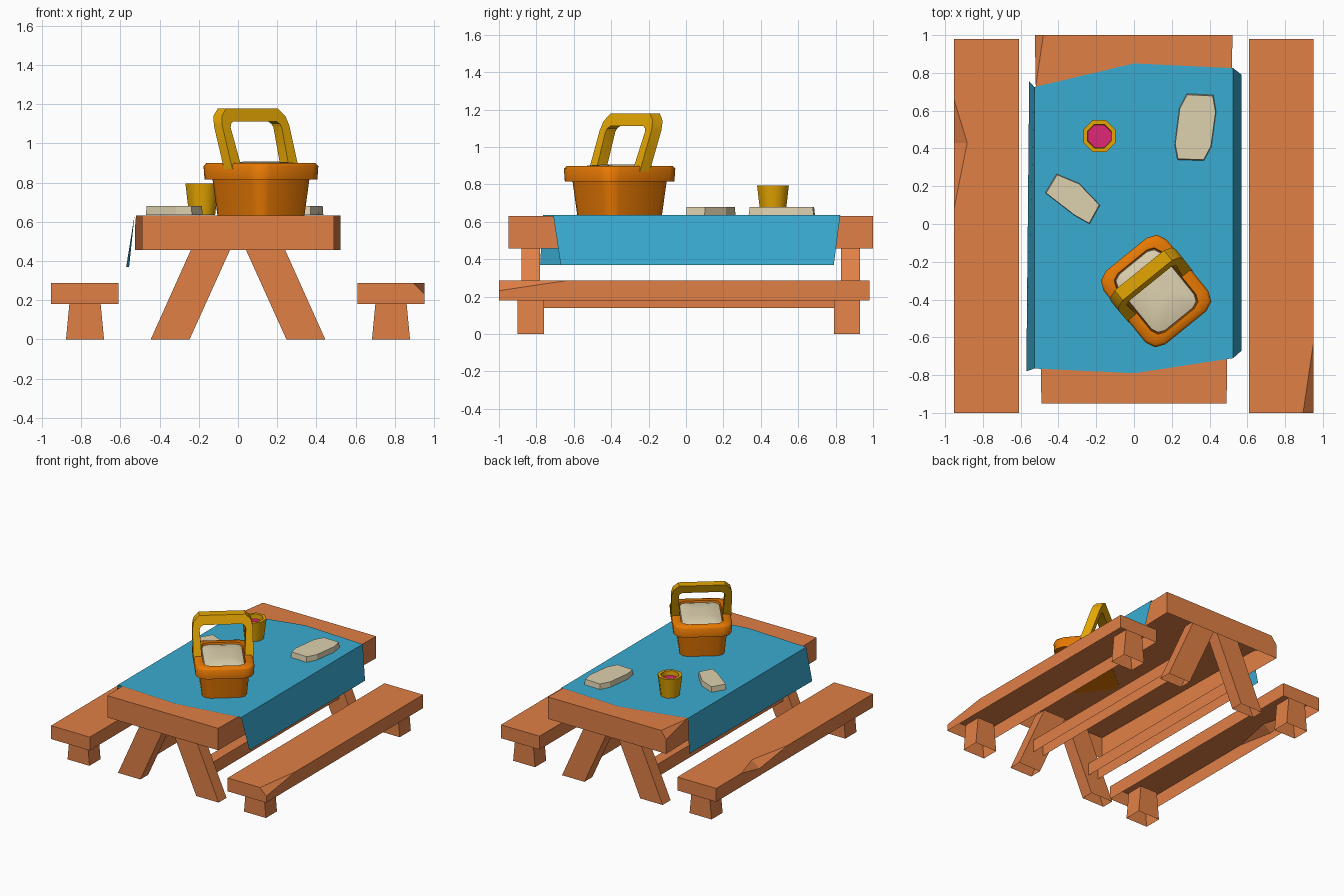
import bpy, bmesh, math
from mathutils import Vector, Matrix

if "Cube" in bpy.data.objects:
    bpy.data.objects.remove(bpy.data.objects["Cube"])


def material(name, r, g, b):
    m = bpy.data.materials.new(name)
    m.diffuse_color = (r, g, b, 1)
    m.use_nodes = True
    m.node_tree.nodes["Principled BSDF"].inputs["Base Color"].default_value = m.diffuse_color
    return m


WOOD = material("wood", 0.75, 0.215, 0.062)
BLUE = material("cloth blue", 0.042, 0.41, 0.64)
ORANGE = material("basket orange", 0.80, 0.19, 0.001)
GOLD = material("gold", 0.78, 0.38, 0.001)
BEIGE = material("beige", 0.73, 0.64, 0.43)
PINK = material("berry pink", 0.75, 0.02, 0.18)


def loft(name, rings, mat, caps=True, closed=True, matrix=None, open_bottom=False, smooth=None):
    """Join equal-length rings of points with quads; optionally cap the ends."""
    bm = bmesh.new()
    vs = [[bm.verts.new(p) for p in ring] for ring in rings]
    n = len(rings[0])
    for a, b in zip(vs, vs[1:]):
        for i in range(n if closed else n - 1):
            j = (i + 1) % n
            bm.faces.new((a[i], a[j], b[j], b[i]))
    if caps:
        bm.faces.new(vs[0])
        bm.faces.new(vs[-1])
    bmesh.ops.remove_doubles(bm, verts=bm.verts, dist=1e-5)
    bmesh.ops.recalc_face_normals(bm, faces=bm.faces)
    if open_bottom:
        down = [f for f in bm.faces if f.normal.z < -0.9]
        bmesh.ops.delete(bm, geom=down, context='FACES')
    if matrix:
        bm.transform(matrix)
    me = bpy.data.meshes.new(name)
    bm.to_mesh(me)
    bm.free()
    me.materials.append(mat)
    ob = bpy.data.objects.new(name, me)
    bpy.context.collection.objects.link(ob)
    if smooth:
        bpy.ops.object.select_all(action='DESELECT')
        ob.select_set(True)
        bpy.context.view_layer.objects.active = ob
        bpy.ops.object.shade_smooth_by_angle(angle=math.radians(smooth))
    return ob


def plank(name, stations, z0, z1, side):
    """Board along y; stations (y, x0, x1, chip width, chip depth) chip one top edge."""
    rings = []
    for y, x0, x1, cw, cd in stations:
        e, o = (x0, x1) if side < 0 else (x1, x0)
        rings.append([(e, y, z0), (o, y, z0), (o, y, z1),
                      (e - side * cw, y, z1), (e, y, z1 - cd)])
    return loft(name, rings, WOOD, open_bottom=True)


def block(name, bottom, top, y0, y1, z0, z1):
    """Four-sided post, open below, whose x range changes from bottom to top."""
    rings = [[(x[0], y0, z), (x[1], y0, z), (x[1], y1, z), (x[0], y1, z)]
             for x, z in ((bottom, z0), (top, z1))]
    return loft(name, rings, WOOD, open_bottom=True)


# Table top and benches: shells open below, with chipped edges
plank("table_top", [(-0.95, -0.49, 0.49, 0, 0), (0.73, -0.52, 0.515, 0, 0),
                    (1.0, -0.525, 0.522, 0.045, 0.06)], 0.457, 0.632, -1)
plank("left_bench", [(-1.0, -0.953, -0.61, 0, 0), (0.08, -0.953, -0.61, 0, 0),
                     (0.43, -0.953, -0.61, 0.07, 0.05), (0.66, -0.953, -0.61, 0, 0),
                     (0.98, -0.953, -0.61, 0, 0)], 0.18, 0.287, -1)
plank("right_bench", [(-1.0, 0.609, 0.95, 0.055, 0.055), (-0.63, 0.609, 0.95, 0, 0),
                      (0.98, 0.609, 0.95, 0, 0)], 0.18, 0.287, 1)

# Splayed table legs, stretcher rails and bench feet
for s, side in ((-1, "left"), (1, "right")):
    for end, ys, feet in (("front", (-0.88, -0.78), (-0.9, -0.76)),
                          ("back", (0.83, 0.93), (0.79, 0.93))):
        block(f"{side}_{end}_table_leg", (s * 0.445, s * 0.247), (s * 0.205, s * 0.005),
              *ys, 0, 0.535)
        c = s * 0.78
        block(f"{side}_{end}_bench_foot", (c - 0.097, c + 0.097), (c - 0.076, c + 0.076),
              *feet, 0, 0.22)
    block(f"{side}_rail", (s * 0.31, s * 0.22), (s * 0.31, s * 0.22), -0.79, 0.84, 0.14, 0.24)

# Tablecloth: a thin sheet with draped sides
front = [(-0.57, -0.78, 0.37), (-0.527, -0.765, 0.637), (0, -0.79, 0.637),
         (0.525, -0.71, 0.637), (0.57, -0.67, 0.37)]
back = [(-0.555, 0.755, 0.37), (-0.527, 0.725, 0.637), (0, 0.85, 0.637),
        (0.525, 0.825, 0.637), (0.57, 0.79, 0.37)]
cloth = loft("tablecloth", [front, back], BLUE, caps=False, closed=False)
if cloth.data.polygons[1].normal.z < 0:
    cloth.data.flip_normals()


# Basket, built at its own origin and then turned
def rounded(u, v, z, c=0.35):
    """Rounded rectangle with two facets on each corner."""
    k, m = u * c, u * c * 0.3
    q = [(u, v - k), (u - m, v - m), (u - k, v)]
    pts = q + [(-x, y) for x, y in reversed(q)]
    pts += [(-x, -y) for x, y in q] + [(x, -y) for x, y in reversed(q)]
    return [(x, y, z) for x, y in pts]


PLACE = Matrix.Translation((0.117, -0.355, 0)) @ Matrix.Rotation(math.radians(39), 4, 'Z')
loft("basket", [rounded(0.162, 0.19, 0.63), rounded(0.18, 0.212, 0.815),
                rounded(0.211, 0.246, 0.815), rounded(0.215, 0.25, 0.884),
                rounded(0.203, 0.239, 0.899), rounded(0.153, 0.2, 0.899),
                rounded(0.149, 0.195, 0.87)], ORANGE, matrix=PLACE, smooth=50)
loft("basket_lining", [rounded(0.148, 0.194, 0.868), rounded(0.145, 0.191, 0.888),
                       rounded(0.11, 0.145, 0.902), rounded(0.05, 0.07, 0.907)],
     BEIGE, matrix=PLACE, smooth=50)

# Leaning handle: sections swept up one side, across and down
half = [((-0.218, 0.87), (-0.155, 0.87)), ((-0.22, 1.09), (-0.168, 1.08)),
        ((-0.208, 1.14), (-0.16, 1.10)), ((-0.168, 1.178), (-0.14, 1.112))]
path = half + [((-a[0], a[1]), (-b[0], b[1])) for a, b in reversed(half)]
handle = []
for o, i in path:
    handle.append([(u, w + (z - 0.88) * 0.36, z)
                   for (u, z), w in ((o, -0.034), (i, -0.034), (i, 0.034), (o, 0.034))])
loft("basket_handle", handle, GOLD, matrix=PLACE, smooth=35)


# Octagonal cup with drink
def octagon(r, z):
    return [(-0.183 + r * math.cos(math.pi * (i + 0.5) / 4),
             0.465 + r * math.sin(math.pi * (i + 0.5) / 4), z) for i in range(8)]


loft("cup", [octagon(0.072, 0.635), octagon(0.092, 0.795), octagon(0.068, 0.795),
             octagon(0.064, 0.74)], GOLD, smooth=50)
loft("drink", [octagon(0.065, 0.735), octagon(0.0655, 0.758)], PINK)

# Two bread-like slabs
slabs = {
    "back_slab": [(0.28, 0.69), (0.42, 0.683), (0.435, 0.595), (0.41, 0.41),
                  (0.37, 0.335), (0.23, 0.34), (0.215, 0.42), (0.24, 0.615)],
    "left_slab": [(-0.41, 0.265), (-0.29, 0.215), (-0.18, 0.10), (-0.235, 0.0),
                  (-0.315, 0.045), (-0.47, 0.165)],
}
for name, pts in slabs.items():
    c = sum((Vector(p) for p in pts), Vector((0, 0))) / len(pts)
    rings = [[(*(c + (Vector(p) - c) * k), z) for p in pts]
             for k, z in ((1.0, 0.635), (0.97, 0.679))]
    loft(name, rings, BEIGE)
